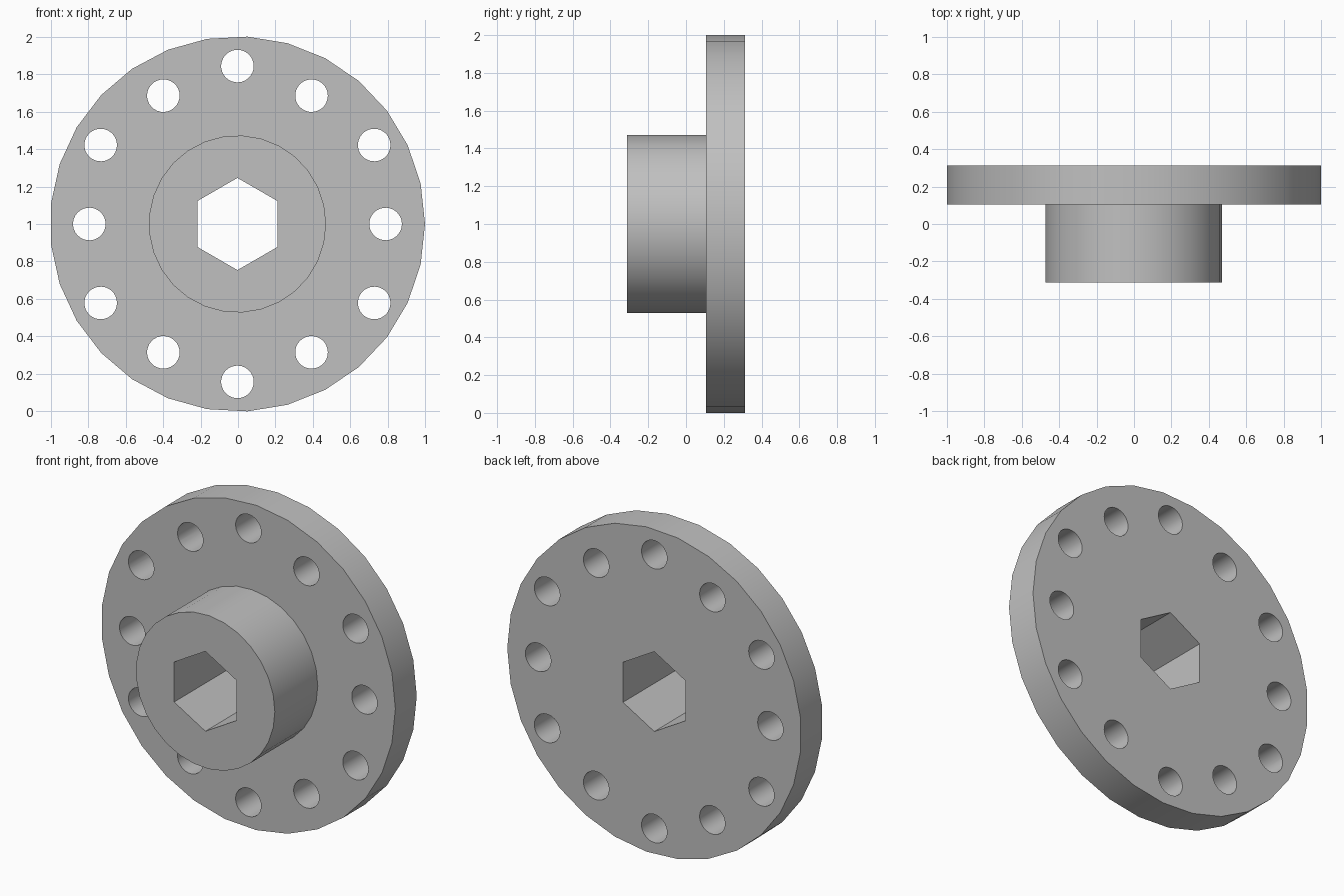
import bpy, bmesh, math

if "Cube" in bpy.data.objects:
    bpy.data.objects.remove(bpy.data.objects["Cube"])

CX, CZ = -0.003, 1.0                 # axis of the part
Y_FRONT, Y_STEP, Y_BACK = -0.313, 0.105, 0.313
SIDES = 29


def add_prism(bm, radius, sides, y0, y1, x=0.0, z=0.0, phase=0.0):
    """Closed prism along y around (x, z), measured from the part axis."""
    ring = []
    for i in range(sides):
        a = phase + math.tau * i / sides
        ring.append(bm.verts.new((CX + x + radius * math.cos(a), y0,
                                  CZ + z + radius * math.sin(a))))
    face = bm.faces.new(ring)
    new = bmesh.ops.extrude_face_region(bm, geom=[face])["geom"]
    bmesh.ops.translate(bm, vec=(0, y1 - y0, 0),
                        verts=[g for g in new if isinstance(g, bmesh.types.BMVert)])


def make_object(name, bm):
    bmesh.ops.recalc_face_normals(bm, faces=bm.faces)
    mesh = bpy.data.meshes.new(name)
    bm.to_mesh(mesh)
    bm.free()
    obj = bpy.data.objects.new(name, mesh)
    bpy.context.collection.objects.link(obj)
    return obj


def boolean(target, tool, operation):
    mod = target.modifiers.new(operation.lower(), 'BOOLEAN')
    mod.operation = operation
    mod.solver = 'EXACT'
    mod.object = tool
    bpy.context.view_layer.objects.active = target
    bpy.ops.object.modifier_apply(modifier=mod.name)
    bpy.data.objects.remove(tool)


# Flange disc
bm = bmesh.new()
add_prism(bm, 1.0015, SIDES, Y_STEP, Y_BACK)
flange = make_object("hub_flange", bm)

# Raised hub, sunk into the disc so the two join
bm = bmesh.new()
add_prism(bm, 0.473, SIDES, Y_FRONT, Y_STEP + 0.1)
boolean(flange, make_object("hub", bm), 'UNION')

# Hexagonal bore and twelve bolt holes on two alternating circles
bm = bmesh.new()
add_prism(bm, 0.246, 6, -0.5, 0.5, phase=math.pi / 2)
for i in range(12):
    a = math.tau * i / 12
    r = 0.843 if i % 2 else 0.791
    add_prism(bm, 0.087, SIDES, -0.5, 0.5, r * math.cos(a), r * math.sin(a))
boolean(flange, make_object("hole_cutter", bm), 'DIFFERENCE')

# Single grey finish
grey = bpy.data.materials.new("light grey")
grey.diffuse_color = (0.53, 0.53, 0.53, 1)
grey.use_nodes = True
grey.node_tree.nodes["Principled BSDF"].inputs["Base Color"].default_value = grey.diffuse_color
flange.data.materials.clear()
flange.data.materials.append(grey)
for p in flange.data.polygons:
    p.material_index = 0

# Smooth round walls, crisp rims
bpy.ops.object.select_all(action='DESELECT')
flange.select_set(True)
bpy.context.view_layer.objects.active = flange
bpy.ops.object.shade_smooth_by_angle(angle=math.radians(30))
